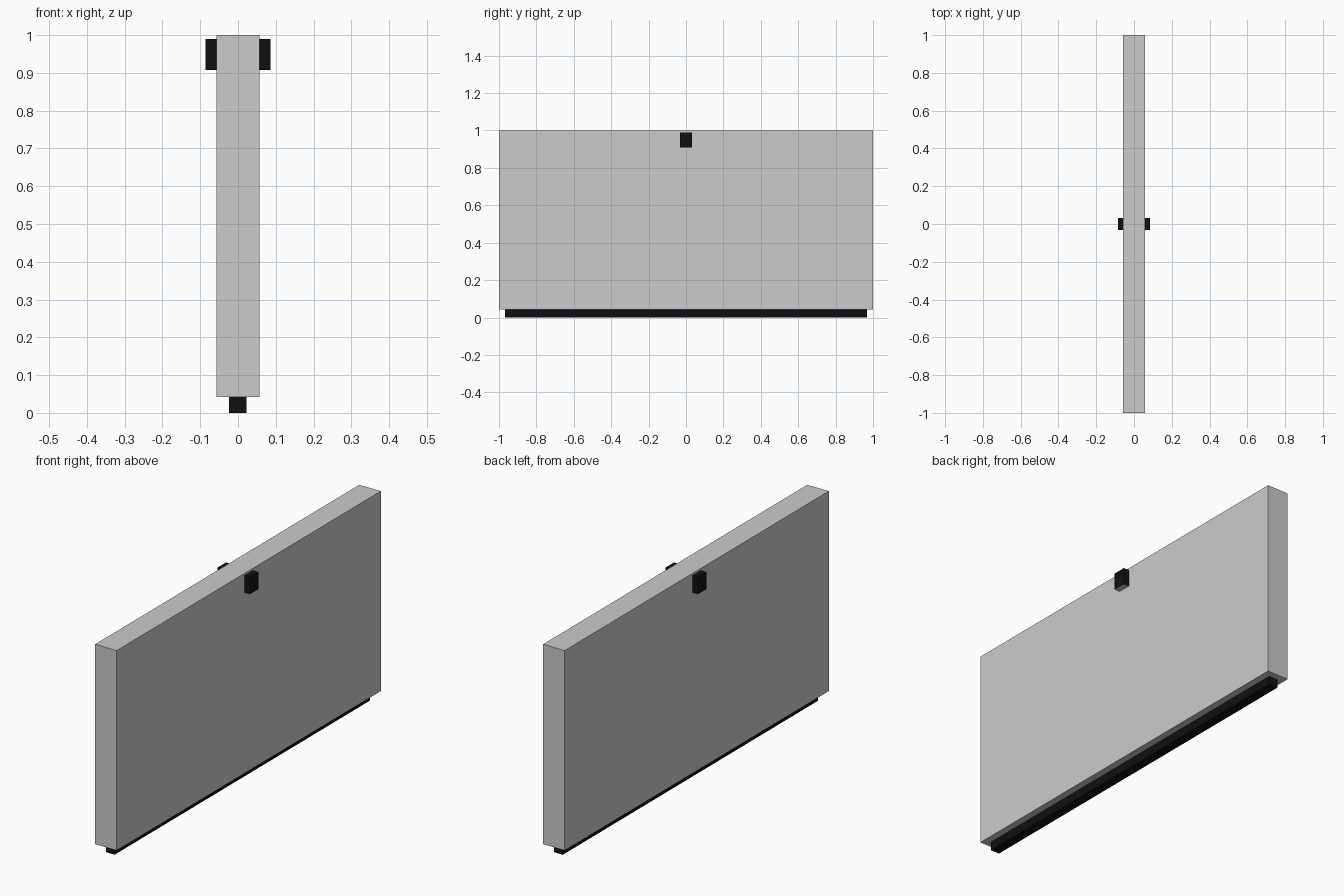
import bpy

default_cube = bpy.data.objects.get("Cube")
if default_cube:
    bpy.data.objects.remove(default_cube, do_unlink=True)


def make_material(name, value):
    mat = bpy.data.materials.new(name)
    mat.use_nodes = True
    colour = (value, value, value, 1.0)
    mat.diffuse_color = colour
    mat.node_tree.nodes["Principled BSDF"].inputs["Base Color"].default_value = colour
    return mat


grey = make_material("light grey", 0.6)
black = make_material("black", 0.005)


def box(name, low, high, *materials):
    """Axis-aligned box between two corners."""
    centre = [(a + b) / 2 for a, b in zip(low, high)]
    size = [b - a for a, b in zip(low, high)]
    bpy.ops.mesh.primitive_cube_add(size=1, location=centre)
    obj = bpy.context.object
    obj.name = name
    for v in obj.data.vertices:
        v.co = [c * s for c, s in zip(v.co, size)]
    for mat in materials:
        obj.data.materials.append(mat)
    return obj


# Main slab
box("panel", (-0.057, -1, 0.042), (0.057, 1, 1), grey)

# Narrow rail under the slab
box("bottom_rail", (-0.024, -0.967, 0), (0.023, 0.967, 0.042), black)

# One grip on each broad side, with a grey underside
for side, inner, outer in (("left", 0.057, 0.086), ("right", -0.086, -0.057)):
    grip = box(side + "_grip", (inner, -0.032, 0.908), (outer, 0.032, 0.99), black, grey)
    for face in grip.data.polygons:
        face.material_index = 1 if face.normal.z < -0.5 else 0
